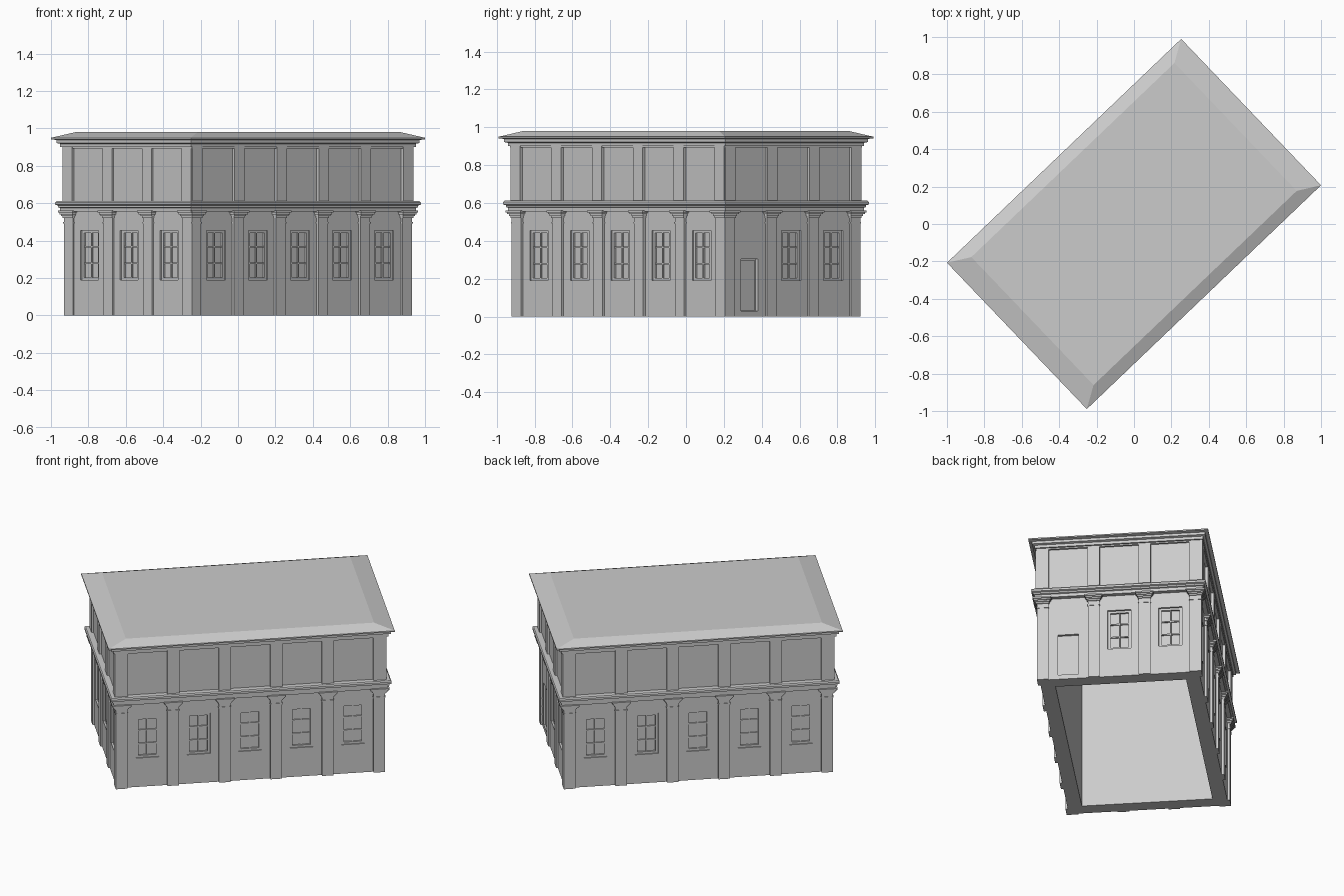
import bpy, bmesh
from math import radians
from mathutils import Matrix, Vector

if "Cube" in bpy.data.objects:
    bpy.data.objects.remove(bpy.data.objects["Cube"])

TURN = radians(43.7)          # plan rotation of the whole building
A, B = 0.866, 0.541           # half length / half width at the eaves
BAY = 0.311
# each side: rotation, distance of outer pilaster face, number of bays
SIDES = [(0, 0.495, 5), (90, 0.815, 3), (180, 0.495, 5), (270, 0.815, 3)]


def finish(name, bm):
    bmesh.ops.recalc_face_normals(bm, faces=bm.faces)
    me = bpy.data.meshes.new(name)
    bm.to_mesh(me)
    bm.free()
    ob = bpy.data.objects.new(name, me)
    bpy.context.collection.objects.link(ob)
    return ob


def box(bm, side, s0, s1, d0, d1, z0, z1):
    """Box on one facade: s along the wall, d outwards, z up."""
    rot = Matrix.Rotation(TURN + radians(side), 4, 'Z')
    mid = Vector(((s0 + s1) / 2, -(d0 + d1) / 2, (z0 + z1) / 2))
    size = Matrix.Diagonal((s1 - s0, d1 - d0, z1 - z0, 1))
    bmesh.ops.create_cube(bm, size=1, matrix=rot @ Matrix.Translation(mid) @ size)


def loft(name, profile, closed=True):
    """Rectangular rings (inset along, inset across, z) joined in order."""
    bm = bmesh.new()
    rot = Matrix.Rotation(TURN, 4, 'Z')
    rings = []
    for i, j, z in profile:
        a, b = A - i, B - j
        rings.append([bm.verts.new(rot @ Vector((x, y, z)))
                      for x, y in ((-a, -b), (a, -b), (a, b), (-a, b))])
    pairs = list(zip(rings, rings[1:]))
    if closed:
        pairs.append((rings[-1], rings[0]))
    else:
        bm.faces.new(rings[0])
        bm.faces.new(rings[-1])
    for p, q in pairs:
        for k in range(4):
            n = (k + 1) % 4
            bm.faces.new((p[k], p[n], q[n], q[k]))
    return finish(name, bm)


def tube(name, outline, inner=0.148):
    """Hollow storey or band from an outer (inset, z) outline."""
    prof = [(d, d, z) for d, z in outline]
    prof += [(inner, inner, outline[-1][1]), (inner, inner, outline[0][1])]
    return loft(name, prof)


def bay_centres(n):
    return [(k - (n - 1) / 2) * (BAY if n == 5 else 0.307) for k in range(n)]


def pilaster_centres(n):
    end = 0.78 if n == 5 else 0.46
    return [-end + 2 * end * k / n for k in range(n + 1)]


# Walls, middle band and roof
ground_wall = tube("ground_wall", [(0.061, 0), (0.061, 0.56)])
tube("middle_band", [(0.035, 0.555), (0.035, 0.575), (0.027, 0.578), (0.027, 0.588),
                     (0.016, 0.592), (0.016, 0.605), (0.022, 0.612)])
tube("upper_wall", [(0.057, 0.605), (0.057, 0.91)])
loft("roof", [(d, d, z) for d, z in
              ((0.034, 0.90), (0.034, 0.918), (0.02, 0.922), (0.02, 0.938),
               (0.0, 0.942), (0.0, 0.95))] + [(0.115, 0.068, 0.98)], closed=False)

# Window and door recesses, frames and glazing bars
cut, frames, door = bmesh.new(), bmesh.new(), bmesh.new()
W, Z0, Z1 = 0.07, 0.19, 0.455
for side, dist, n in SIDES:
    face = dist - 0.014
    for k, c in enumerate(bay_centres(n)):
        if side == 90 and k == 0:
            box(cut, side, c - 0.062, c + 0.062, face - 0.012, face + 0.05, 0.03, 0.305)
            box(door, side, c - 0.052, c + 0.052, face - 0.02, face - 0.006, 0.032, 0.295)
            continue
        box(cut, side, c - W, c + W, face - 0.02, face + 0.05, Z0, Z1)
        lo, hi = face - 0.024, face - 0.008
        for s in (-1, 1):
            e = c + s * (W - 0.008)
            box(frames, side, e - 0.008, e + 0.008, lo, hi, Z0, Z1)
        for z in (Z0 + 0.007, Z1 - 0.007):
            box(frames, side, c - W, c + W, lo, hi, z - 0.007, z + 0.007)
        for f in (1 / 3, 2 / 3):
            z = Z0 + f * (Z1 - Z0)
            box(frames, side, c - W, c + W, lo, hi - 0.004, z - 0.004, z + 0.004)
        box(frames, side, c - 0.004, c + 0.004, lo, hi - 0.004, Z0, Z1)
finish("window_frames", frames)
finish("door_leaf", door)
cutter = finish("opening_cutter", cut)
cutter.hide_render = True
mod = ground_wall.modifiers.new("openings", 'BOOLEAN')
mod.object = cutter
mod.operation = 'DIFFERENCE'
mod.solver = 'EXACT'
bpy.context.view_layer.objects.active = ground_wall
bpy.ops.object.modifier_apply(modifier=mod.name)
bpy.data.objects.remove(cutter)

# Pilasters on both storeys, with stepped capitals below the middle band
lower, upper, caps = bmesh.new(), bmesh.new(), bmesh.new()
for side, dist, n in SIDES:
    for c in pilaster_centres(n):
        box(lower, side, c - 0.035, c + 0.035, dist - 0.04, dist, 0, 0.558)
        box(upper, side, c - 0.037, c + 0.037, dist - 0.04, dist + 0.007, 0.608, 0.905)
        box(caps, side, c - 0.038, c + 0.038, dist - 0.04, dist + 0.003, 0.492, 0.5)
        for w, p, z in ((0.039, 0.006, 0.522), (0.044, 0.012, 0.532),
                        (0.05, 0.018, 0.541), (0.056, 0.024, 0.55)):
            box(caps, side, c - w, c + w, dist - 0.04, dist + p, z, z + 0.01)
    # Shallow rail above the upper panels
    half = 0.82 if n == 5 else 0.5
    box(upper, side, -half, half, dist - 0.04, dist + 0.006, 0.892, 0.906)
finish("lower_pilasters", lower)
finish("upper_pilasters", upper)
finish("capitals", caps)
